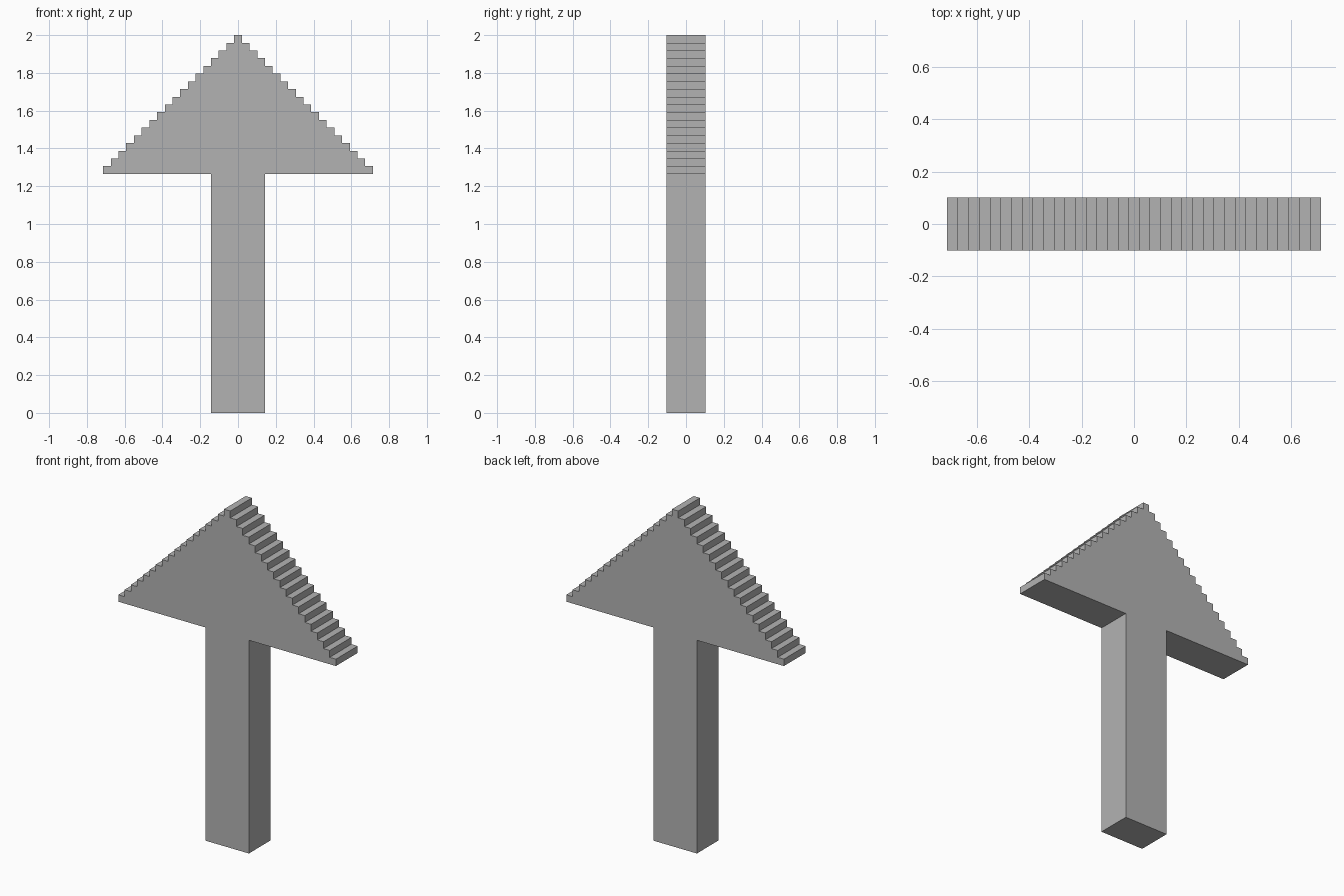
import bpy
import bmesh

if "Cube" in bpy.data.objects:
    bpy.data.objects.remove(bpy.data.objects["Cube"], do_unlink=True)

# Whole model sits on a square cell grid, 49 cells tall
CELL = 2 / 49
SHAFT_ROWS, HEAD_ROWS = 31, 18
SHAFT_HALF, DEPTH = 3.5, 5

grey = bpy.data.materials.new("mid_grey")
grey.use_nodes = True
colour = (0.45, 0.45, 0.45, 1)
grey.diffuse_color = colour
grey.node_tree.nodes["Principled BSDF"].inputs["Base Color"].default_value = colour

# Right half of the outline, from the foot up the stepped head
half = [(SHAFT_HALF, 0), (SHAFT_HALF, SHAFT_ROWS)]
for row in range(HEAD_ROWS):
    width = HEAD_ROWS - row - 0.5
    half += [(width, SHAFT_ROWS + row), (width, SHAFT_ROWS + row + 1)]
outline = half + [(-x, z) for x, z in reversed(half)]

# Extrude the outline through the depth
bm = bmesh.new()
front = bm.faces.new([bm.verts.new((x * CELL, -DEPTH / 2 * CELL, z * CELL))
                      for x, z in outline])
extruded = bmesh.ops.extrude_face_region(bm, geom=[front], use_keep_orig=True)
back_verts = [v for v in extruded["geom"] if isinstance(v, bmesh.types.BMVert)]
bmesh.ops.translate(bm, verts=back_verts, vec=(0, DEPTH * CELL, 0))
bmesh.ops.recalc_face_normals(bm, faces=bm.faces)

mesh = bpy.data.meshes.new("stepped_arrow")
bm.to_mesh(mesh)
bm.free()
mesh.materials.append(grey)
arrow = bpy.data.objects.new("stepped_arrow", mesh)
bpy.context.collection.objects.link(arrow)
